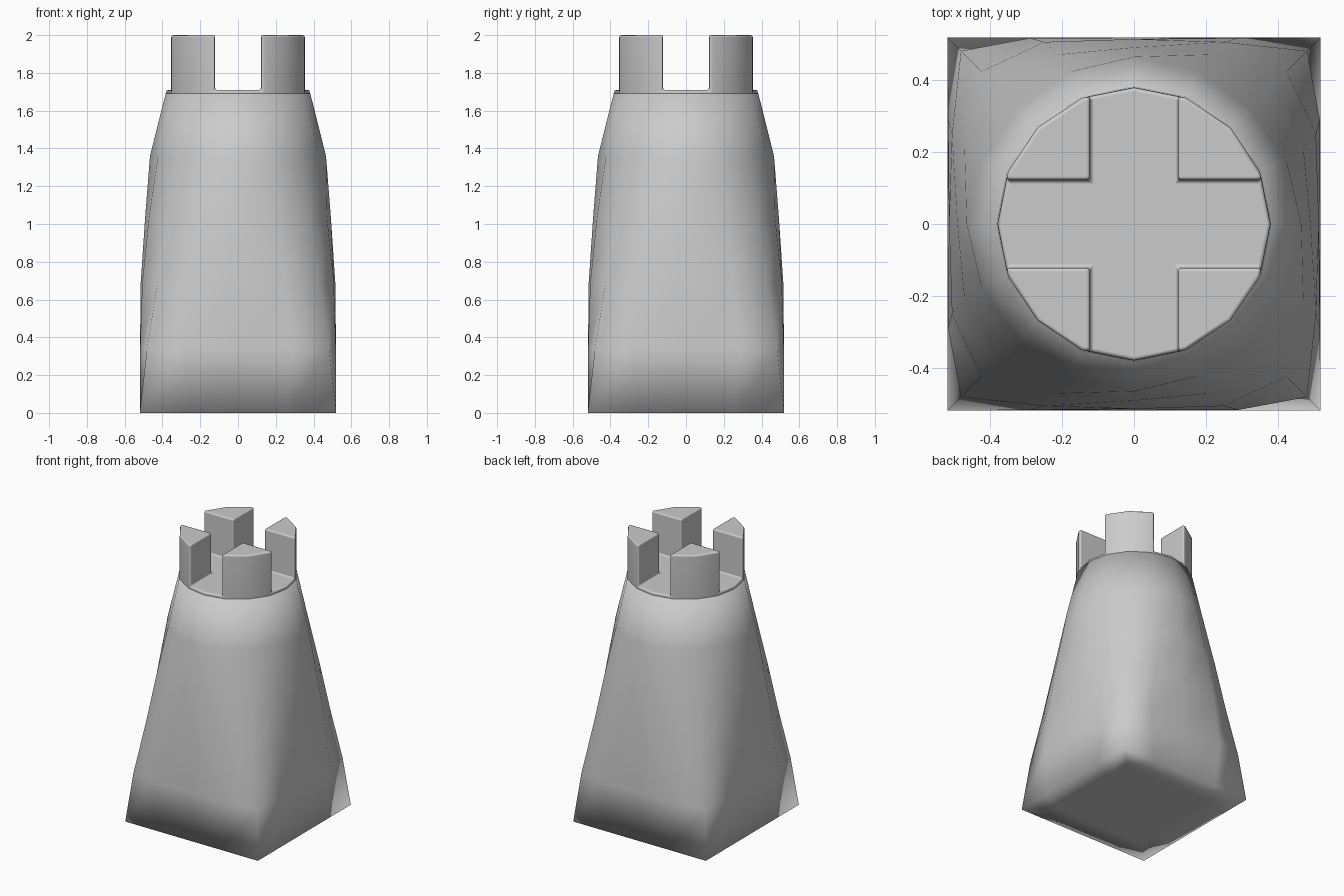
import bpy, bmesh, math

if "Cube" in bpy.data.objects:
    bpy.data.objects.remove(bpy.data.objects["Cube"])

R = 0.38          # top radius of the 16-sided rim
FLOOR = 1.71      # height of the crenellated floor


def four_turns(quarter):
    """Repeat a quarter outline around the z axis."""
    pts = []
    for k in range(4):
        c, s = round(math.cos(k * math.pi / 2)), round(math.sin(k * math.pi / 2))
        pts += [(x * c - y * s, x * s + y * c) for x, y in quarter]
    return pts


def ring(mid, side, corner):
    """16 points from one octant: face middle, in-between point, corner."""
    return four_turns([(mid, 0), side, (corner, corner), (side[1], side[0])])


def circle(r):
    a = math.pi / 8
    return ring(r, (r * math.cos(a), r * math.sin(a)), r * math.sqrt(0.5))


def loft(name, levels):
    """Skin a stack of (height, outline) levels and cap both ends."""
    bm = bmesh.new()
    rows = [[bm.verts.new((x, y, z)) for x, y in pts] for z, pts in levels]
    n = len(rows[0])
    for lo, hi in zip(rows, rows[1:]):
        for i in range(n):
            j = (i + 1) % n
            bm.faces.new((lo[i], lo[j], hi[j], hi[i]))
    bm.faces.new(rows[0][::-1])
    bm.faces.new(rows[-1])
    bmesh.ops.recalc_face_normals(bm, faces=bm.faces)
    for f in bm.faces:
        f.smooth = True
    me = bpy.data.meshes.new(name)
    bm.to_mesh(me)
    bm.free()
    ob = bpy.data.objects.new(name, me)
    bpy.context.collection.objects.link(ob)
    return ob


# tower body: square base lofted into a round rim
loft("tower_body", [
    (0.00, ring(0.36, (0.36, 0.18), 0.36)),
    (0.00, ring(0.52, (0.52, 0.26), 0.52)),
    (0.34, ring(0.519, (0.518, 0.29), 0.482)),
    (0.69, ring(0.515, (0.507, 0.25), 0.425)),
    (1.03, ring(0.492, (0.472, 0.21), 0.375)),
    (1.36, ring(0.466, (0.424, 0.178), 0.322)),
    (1.69, circle(R + 0.003)),
    (1.69, circle(R - 0.03)),
])

# crown: round drum with a cross-shaped channel leaving four merlons
crown = loft("crown", [(1.60, circle(R - 0.01)), (1.68, circle(R)), (2.0, circle(R))])
cross = four_turns([(0.6, -0.122), (0.6, 0.122), (0.122, 0.122)])
cutter = loft("channel_cutter", [(FLOOR, cross), (2.2, cross)])
cutter.hide_render = True
cutter.hide_viewport = True
cutter.display_type = 'WIRE'

cut = crown.modifiers.new("channel", 'BOOLEAN')
cut.operation = 'DIFFERENCE'
cut.solver = 'EXACT'
cut.object = cutter
bev = crown.modifiers.new("soft_edges", 'BEVEL')
bev.width = 0.011
bev.segments = 2
bev.limit_method = 'ANGLE'
bev.angle_limit = math.radians(50)
bev.harden_normals = True
